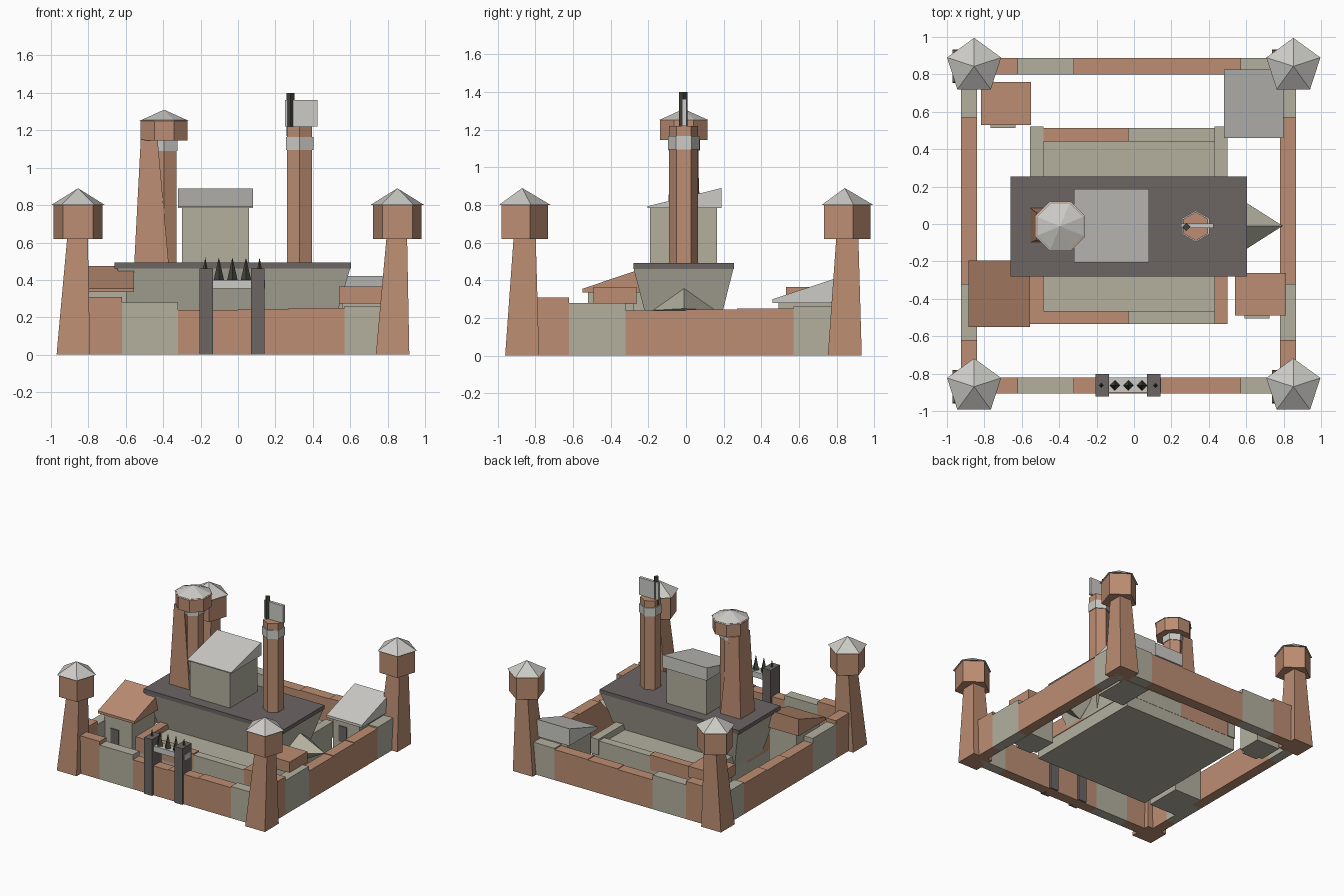
import bpy, bmesh, math
from mathutils import Matrix

cube = bpy.data.objects.get("Cube")
if cube:
    bpy.data.objects.remove(cube, do_unlink=True)


def material(name, r, g, b):
    lin = [(c / 255 / 12.92 if c < 11 else ((c / 255 + 0.055) / 1.055) ** 2.4) for c in (r, g, b)]
    m = bpy.data.materials.new(name)
    m.use_nodes = True
    m.diffuse_color = (*lin, 1)
    m.node_tree.nodes["Principled BSDF"].inputs["Base Color"].default_value = (*lin, 1)
    return m


CLAY = material("clay", 188, 141, 114)
STONE = material("stone", 179, 176, 159)
SLATE = material("slate", 108, 101, 100)
PALE = material("pale_roof", 204, 203, 198)
IRON = material("dark_iron", 68, 68, 60)


def finish(name, bm, mat):
    bmesh.ops.recalc_face_normals(bm, faces=bm.faces)
    me = bpy.data.meshes.new(name)
    bm.to_mesh(me)
    bm.free()
    me.materials.append(mat)
    ob = bpy.data.objects.new(name, me)
    bpy.context.collection.objects.link(ob)
    return ob


def loft(name, rings, mat):
    """Solid between two rings of equally many points."""
    bm = bmesh.new()
    a, b = [[bm.verts.new(p) for p in ring] for ring in rings]
    bm.faces.new(a)
    bm.faces.new(b)
    for i in range(len(a)):
        j = (i + 1) % len(a)
        bm.faces.new((a[i], a[j], b[j], b[i]))
    return finish(name, bm, mat)


def taper(name, low, high, z0, z1, mat):
    """Block whose bottom and top rectangles are (x0, x1, y0, y1)."""
    def ring(r, z):
        x0, x1, y0, y1 = r
        return [(x0, y0, z), (x1, y0, z), (x1, y1, z), (x0, y1, z)]
    return loft(name, (ring(low, z0), ring(high, z1)), mat)


def box(name, x0, x1, y0, y1, z0, z1, mat):
    return taper(name, (x0, x1, y0, y1), (x0, x1, y0, y1), z0, z1, mat)


def lean(name, x0, x1, profile, mat):
    """Side profile in (y, z), stretched along x."""
    return loft(name, [[(x, y, z) for y, z in profile] for x in (x0, x1)], mat)


def cone(name, n, x, y, z0, z1, r0, r1, mat, turn=90):
    bm = bmesh.new()
    bmesh.ops.create_cone(bm, cap_ends=True, segments=n, radius1=r0, radius2=r1, depth=z1 - z0)
    # put the first corner at the requested angle
    v = min(bm.verts, key=lambda p: p.co.z)
    a = math.radians(turn) - math.atan2(v.co.y, v.co.x)
    bmesh.ops.transform(bm, matrix=Matrix.Translation((x, y, (z0 + z1) / 2)) @ Matrix.Rotation(a, 4, 'Z'),
                        verts=bm.verts)
    return finish(name, bm, mat)


# corner towers
for side, x in (("right", -0.855), ("left", 0.852)):
    for end, y in (("front", -0.87), ("back", 0.843)):
        n = f"{end}_{side}_tower"
        taper(n + "_shaft", (x - .115, x + .064, y - .09, y + .09),
              (x - .058, x + .052, y - .045, y + .072), 0, .63, CLAY)
        cone(n + "_head", 5, x, y, .62, .805, .137, .137, CLAY)
        cone(n + "_roof", 5, x, y, .80, .89, .152, 0, PALE)

# outer walls: sections of start, end, height, colour
SECTIONS = [(-.84, -.62, .31, CLAY), (-.62, -.32, .28, STONE), (-.32, 0, .24, CLAY),
            (0, .27, .245, CLAY), (.27, .57, .25, CLAY), (.57, .82, .26, STONE)]
for i, (a, b, h, mat) in enumerate(SECTIONS):
    box(f"front_wall_{i}", a, b, -.905, -.82, 0, h, mat)
    box(f"back_wall_{i}", a, b, .80, .888, 0, h, mat)
    box(f"right_wall_{i}", -.925, -.84, a, b, 0, h, mat)
    box(f"left_wall_{i}", .78, .866, a, b, 0, h, mat)

# gate
for side, x in (("right", -.17), ("left", .105)):
    box(f"gate_post_{side}", x - .036, x + .036, -.922, -.802, 0, .46, SLATE)
box("gate_beam", -.205, .145, -.9, -.82, .355, .40, PALE)
for i in range(5):
    x = -.175 + i * .0725
    outer = i in (0, 4)
    cone(f"gate_spike_{i}", 4, x, -.863, .45 if outer else .39, .52,
         .014 if outer else .03, 0, IRON)

# inner terrace and its low rim
box("terrace", -.55, .495, -.53, .51, 0, .18, STONE)
RIM = .225
box("rim_back_clay", -.485, -.03, .442, .512, .1, RIM, CLAY)
box("rim_back_stone", -.03, .43, .442, .512, .1, RIM - .01, STONE)
box("rim_front_clay", -.485, -.03, -.534, -.465, .1, RIM, CLAY)
box("rim_front_stone", -.03, .43, -.534, -.465, .1, RIM - .01, STONE)
for side, x0, x1 in (("right", -.555, -.485), ("left", .43, .5)):
    box(f"rim_{side}_front", x0, x1, -.534, 0, .1, RIM, CLAY)
    box(f"rim_{side}_back", x0, x1, 0, .52, .1, RIM + .005, STONE)

# flared keep base, deck and prow
taper("keep_base", (-.555, .5, -.19, .165), (-.645, .6, -.278, .252), .12, .462, STONE)
box("keep_deck", -.66, .605, -.28, .255, .46, .492, SLATE)
bm = bmesh.new()
tip = bm.verts.new((.795, -.01, .25))
base = [bm.verts.new((.52, -.01 + y, .24 + z)) for y, z in ((.175, 0), (0, .14), (-.175, 0), (0, -.14))]
bm.faces.new(base)
for i in range(4):
    bm.faces.new((base[i], base[(i + 1) % 4], tip))
finish("keep_prow", bm, STONE)

# hall on the deck
lean("hall_body", -.3, .06, [(-.19, .48), (.165, .48), (.165, .86), (-.19, .785)], STONE)
lean("hall_roof", -.32, .08, [(-.205, .785), (.188, .785), (.188, .89), (-.205, .793)], PALE)

# great tower: round-cornered column, buttress and head
cone("great_tower_column", 6, -.395, -.01, .48, 1.15, .077, .077, CLAY)
cone("great_tower_ring", 6, -.395, -.01, 1.09, 1.15, .084, .084, PALE)
taper("great_tower_buttress", (-.555, -.37, -.1, .085), (-.52, -.43, -.085, .06), .48, 1.15, CLAY)
cone("great_tower_head", 8, -.395, -.012, 1.145, 1.255, .136, .136, CLAY, 22.5)
cone("great_tower_roof", 8, -.395, -.012, 1.25, 1.31, .144, 0, PALE, 22.5)

# flag tower
cone("flag_tower_column", 6, .33, -.012, .48, 1.22, .077, .077, CLAY)
cone("flag_tower_ring", 6, .33, -.012, 1.095, 1.165, .084, .084, PALE)
cone("flag_pole", 4, .28, -.015, 1.17, 1.4, .022, .022, IRON)
box("flag", .25, .425, -.022, .002, 1.22, 1.362, PALE)


# houses with sloping roofs
def lean_house(name, x0, x1, y0, y1, z0, z1, mat):
    body = [(y0 + .03, 0), (y1 - .03, 0), (y1 - .03, z1 - .03), (y0 + .03, z0 + .005)]
    lean(name + "_body", x0 + .04, x1 - .04, body, STONE)
    lean(name + "_roof", x0, x1, [(y0, z0), (y1, z0), (y1, z1), (y0, z0 + .02)], mat)
    x = (x0 + x1) / 2 - .03
    box(name + "_door", x - .035, x + .035, y0 + .022, y0 + .031, .1, .23, SLATE)


lean_house("front_house", -.885, -.555, -.55, -.195, .335, .475, CLAY)
lean_house("back_house", .48, .80, .46, .825, .28, .42, PALE)

# small flat-roofed houses
for name, x0, x1, y0, y1 in (("front_hut", .54, .812, -.49, -.262), ("back_hut", -.818, -.55, .53, .758)):
    box(name + "_body", x0 + .02, x1 - .035, y0 + .015, y1 - .015, 0, .28, STONE)
    box(name + "_roof", x0, x1, y0, y1, .275, .365, CLAY)
    box(name + "_step", x0 + .05, x0 + .185, y0 - .016, y0 + .03, 0, .2, STONE)
